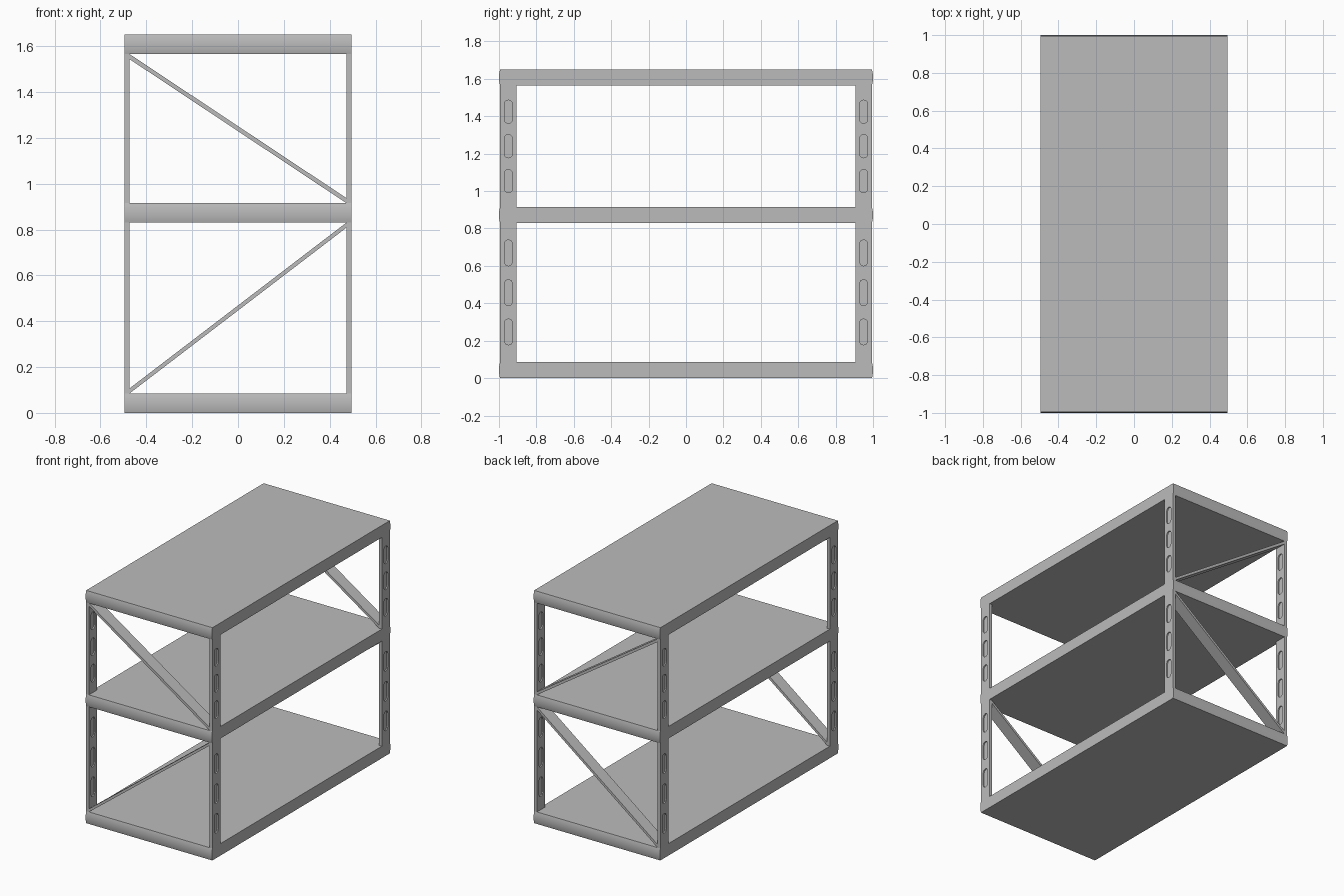
import bpy, bmesh, math

cube = bpy.data.objects.get("Cube")
if cube:
    bpy.data.objects.remove(cube, do_unlink=True)

# Single painted-steel colour
steel = bpy.data.materials.new("grey_steel")
steel.use_nodes = True
grey = (0.5, 0.5, 0.5, 1)
steel.diffuse_color = grey
steel.node_tree.nodes["Principled BSDF"].inputs["Base Color"].default_value = grey

HALF_X, END_Y, BULGE = 0.495, 0.994, 0.006
POST_T, POST_W, SHELF_H = 0.022, 0.089, 0.085
SHELVES = {"bottom_shelf": 0.0, "middle_shelf": 0.83, "top_shelf": 1.565}


def prism(name, points, axis, lo, hi):
    """Extrude a closed profile along x (points are y, z) or y (points are x, z)."""
    bm = bmesh.new()

    def place(p, d):
        return (d, p[0], p[1]) if axis == "x" else (p[0], d, p[1])

    face = bm.faces.new([bm.verts.new(place(p, lo)) for p in points])
    new = bmesh.ops.extrude_face_region(bm, geom=[face])["geom"]
    shift = place((0, 0), hi - lo)
    bmesh.ops.translate(bm, vec=shift, verts=[v for v in new if isinstance(v, bmesh.types.BMVert)])
    bmesh.ops.recalc_face_normals(bm, faces=bm.faces)
    mesh = bpy.data.meshes.new(name)
    bm.to_mesh(mesh)
    bm.free()
    mesh.materials.append(steel)
    obj = bpy.data.objects.new(name, mesh)
    bpy.context.collection.objects.link(obj)
    return obj


def slot_profile(y, z, radius, straight, segments):
    """Upright slot with rounded ends."""
    pts = []
    for start, offset in ((0, straight), (math.pi, -straight)):
        for i in range(segments + 1):
            a = start + math.pi * i / segments
            pts.append((y + radius * math.cos(a), z + offset + radius * math.sin(a)))
    return pts


# Shelves with slightly bowed ends
def shelf(name, z):
    steps = 10
    pts = []
    for side in (1, -1):
        for i in range(steps + 1):
            t = i / steps * 2 - 1
            pts.append((side * (END_Y + BULGE * (1 - t * t)), z + SHELF_H * (1 + side * t) / 2))
    obj = prism(name, pts, "x", -HALF_X, HALF_X)
    obj.data.shade_smooth()
    obj.data.set_sharp_from_angle(angle=math.radians(30))


for name, z in SHELVES.items():
    shelf(name, z)


# Slotted flat posts: slots are recessed on both faces around a thin web
def post(name, sx, sy, z0, z1, slots, radius, straight, segments, flip):
    y0, y1 = sorted((sy * END_Y, sy * (END_Y - POST_W)))
    x0, x1 = sorted((sx * HALF_X, sx * (HALF_X - POST_T)))
    depth = POST_T * 0.4
    obj = prism(name, [(y0, z0), (y1, z0), (y1, z1), (y0, z1)], "x", x0, x1)
    cutters = []
    for z in slots:
        pts = slot_profile((y0 + y1) / 2, z, radius, straight, segments)
        for lo, hi in ((x0 - 0.02, x0 + depth), (x1 - depth, x1 + 0.02)):
            cutter = prism("slot_cutter", pts, "x", lo, hi)
            cutter.hide_render = True
            mod = obj.modifiers.new("slot", "BOOLEAN")
            mod.operation, mod.object, mod.solver = "DIFFERENCE", cutter, "EXACT"
            cutters.append(cutter)
    deps = bpy.context.evaluated_depsgraph_get()
    mesh = bpy.data.meshes.new_from_object(obj.evaluated_get(deps))
    obj.modifiers.clear()
    obj.data = mesh
    for cutter in cutters:
        bpy.data.objects.remove(cutter, do_unlink=True)
    # Lower slots have inward-facing floors
    if flip:
        bm = bmesh.new()
        bm.from_mesh(mesh)
        floors = [f for f in bm.faces if abs(f.normal.x) > 0.9
                  and x0 + 0.003 < f.calc_center_median().x < x1 - 0.003]
        bmesh.ops.reverse_faces(bm, faces=floors)
        bm.to_mesh(mesh)
        bm.free()


# Diagonal braces as deep, thin bars between the posts
def brace(name, sy, z_left, z_right):
    x, t = HALF_X - POST_T, 0.022
    dl, dr = (-t, t) if z_left > z_right else (t, -t)
    pts = [(-x, z_left), (x, z_right + dr), (x, z_right), (-x, z_left + dl)]
    lo, hi = sorted((sy * END_Y, sy * (END_Y - POST_W)))
    prism(name, pts, "y", lo, hi)


z_a, z_b, z_c = SHELVES.values()
for sy, end in ((-1, "front"), (1, "back")):
    brace("lower_%s_brace" % end, sy, z_a + SHELF_H, z_b)
    brace("upper_%s_brace" % end, sy, z_c, z_b + SHELF_H)
    for sx, side in ((-1, "right"), (1, "left")):
        label = "%s_%s_post" % (end, side)
        post("lower_" + label, sx, sy, z_a + SHELF_H, z_b,
             (0.247, 0.457, 0.67), 0.022, 0.048, 4, True)
        post("upper_" + label, sx, sy, z_b + SHELF_H, z_c,
             (1.053, 1.24, 1.424), 0.022, 0.04, 10, False)
